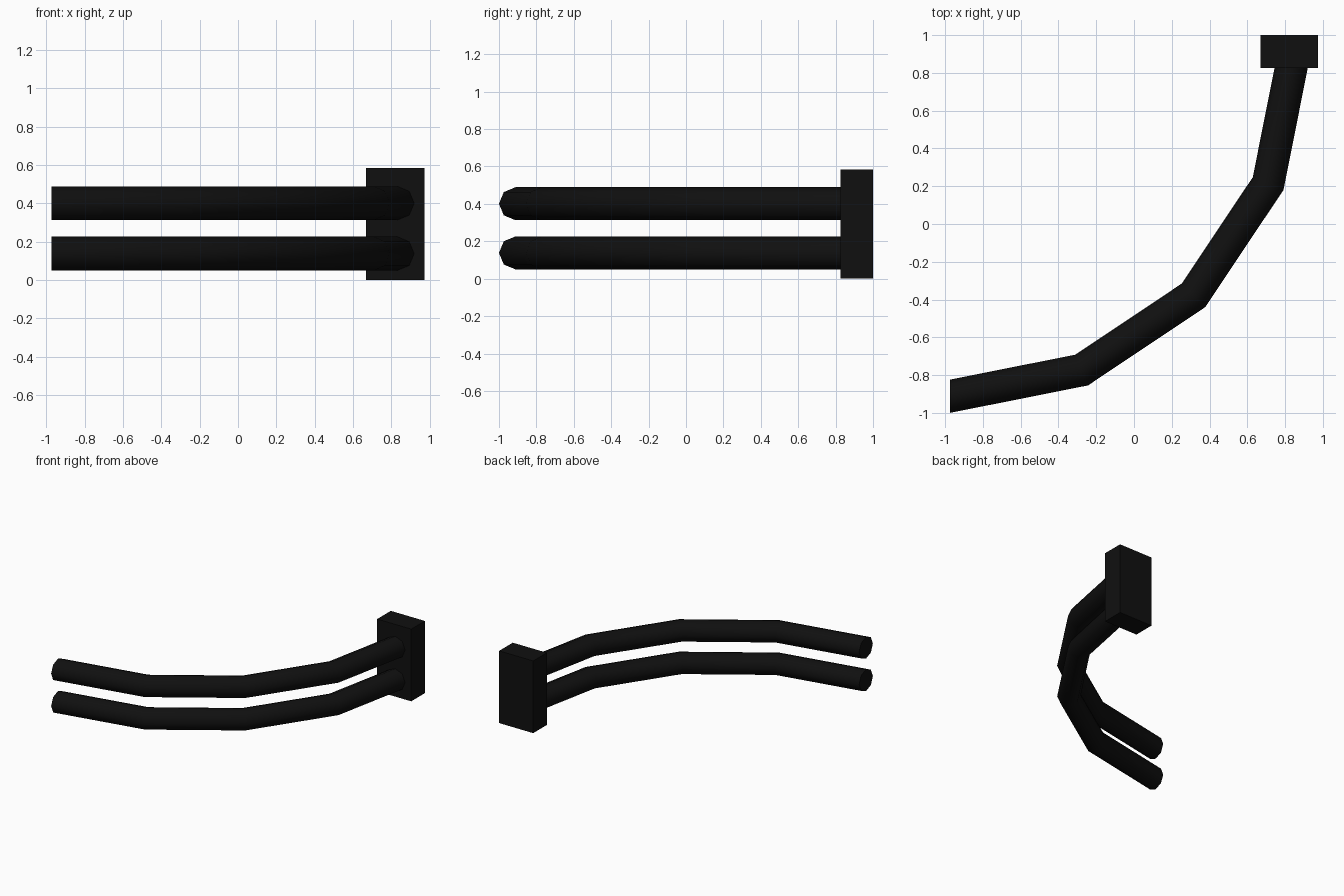
import bpy, bmesh, math

if "Cube" in bpy.data.objects:
    bpy.data.objects.remove(bpy.data.objects["Cube"])

black = bpy.data.materials.new("black")
black.diffuse_color = (0.005, 0.005, 0.005, 1)
black.use_nodes = True
black.node_tree.nodes["Principled BSDF"].inputs["Base Color"].default_value = black.diffuse_color


def finish(name, bm):
    bmesh.ops.recalc_face_normals(bm, faces=bm.faces)
    me = bpy.data.meshes.new(name)
    bm.to_mesh(me)
    bm.free()
    me.materials.append(black)
    ob = bpy.data.objects.new(name, me)
    bpy.context.collection.objects.link(ob)
    return ob


# Octagonal rail swept through a quarter circle in four segments
def rail(name, z, cx=-0.975, cy=0.912, R=1.824, r=0.088, segs=4, sides=8):
    bm = bmesh.new()
    rings = []
    for i in range(segs + 1):
        a = math.pi / 2 * i / segs
        ring = []
        for j in range(sides):
            t = 2 * math.pi * j / sides
            d = R + r * math.cos(t)
            ring.append(bm.verts.new((cx + d * math.sin(a), cy - d * math.cos(a),
                                      z + r * math.sin(t))))
        rings.append(ring)
    for p, q in zip(rings, rings[1:]):
        for j in range(sides):
            k = (j + 1) % sides
            bm.faces.new((p[j], p[k], q[k], q[j]))
    bm.faces.new(rings[0])
    bm.faces.new(rings[-1])
    ob = finish(name, bm)
    bpy.ops.object.select_all(action='DESELECT')
    ob.select_set(True)
    bpy.context.view_layer.objects.active = ob
    bpy.ops.object.shade_smooth_by_angle(angle=math.radians(50))


rail("lower_rail", 0.138)
rail("upper_rail", 0.401)

# Mounting block at the end of the rails
bm = bmesh.new()
bmesh.ops.create_cube(bm, size=1)
for v in bm.verts:
    v.co = (0.822 + v.co.x * 0.305, 0.913 + v.co.y * 0.174, 0.2925 + v.co.z * 0.585)
finish("mounting_block", bm)
